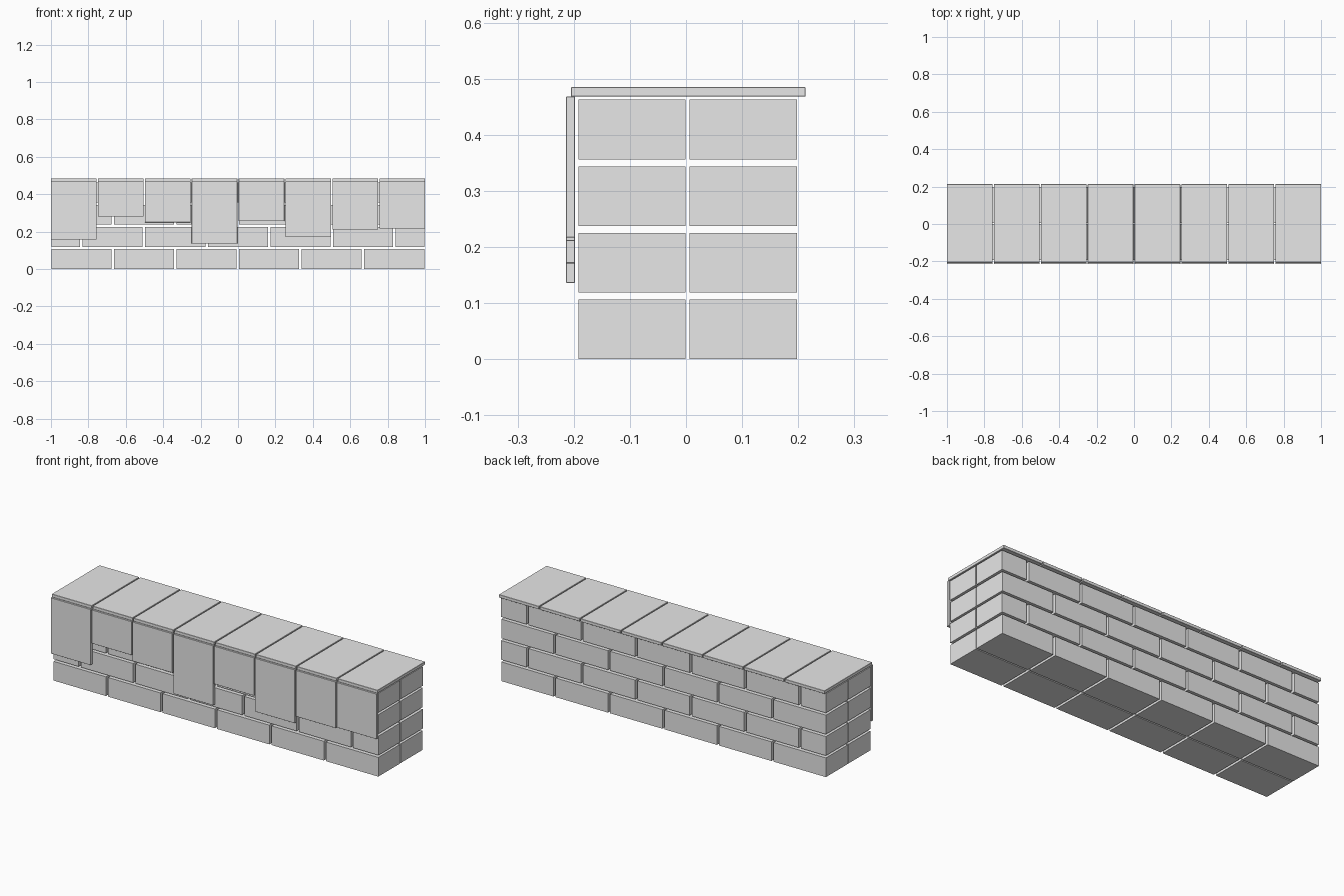
import bpy

if "Cube" in bpy.data.objects:
    bpy.data.objects.remove(bpy.data.objects["Cube"])

stone = bpy.data.materials.new("grey stone")
stone.diffuse_color = (0.8, 0.8, 0.8, 1)
stone.use_nodes = True
stone.node_tree.nodes["Principled BSDF"].inputs["Base Color"].default_value = stone.diffuse_color


def block(name, lo, hi, bevel=0.0):
    """Box between two corners, with an optional small edge bevel."""
    mid = [(a + b) / 2 for a, b in zip(lo, hi)]
    bpy.ops.mesh.primitive_cube_add(size=1, location=mid)
    ob = bpy.context.object
    ob.name = name
    ob.scale = [b - a for a, b in zip(lo, hi)]
    bpy.ops.object.transform_apply(location=False, rotation=False, scale=True)
    ob.data.materials.append(stone)
    if bevel:
        mod = ob.modifiers.new("soft edge", 'BEVEL')
        mod.width = bevel
        mod.segments = 1
    return ob


# Brick courses: two bricks deep, alternate courses shifted by half a brick
LEFT, RIGHT = -0.998, 0.997
PITCH, GAP = 0.3346, 0.0135
COURSE, BRICK_H = 0.1187, 0.1065
for row in range(4):
    z = row * COURSE
    shift = PITCH / 2 if row % 2 else 0
    for i in range(7 if row % 2 else 6):
        x0 = LEFT + i * PITCH - shift
        x1 = min(x0 + PITCH - GAP, RIGHT)
        x0 = max(x0, LEFT)
        for side, y0, y1 in (("front", -0.192, -0.001), ("back", 0.006, 0.198)):
            block(f"{side}_brick", (x0, y0, z), (x1, y1, z + BRICK_H))

# Coping slabs on top, with hanging front slabs of varied length
SLAB, TILE = 0.2508, 0.2444
bottoms = (0.158, 0.281, 0.25, 0.136, 0.257, 0.171, 0.211, 0.217)
for i, bottom in enumerate(bottoms):
    x0 = -1 + i * SLAB
    x1 = x0 + TILE
    block("coping_slab", (x0, -0.205, 0.468), (x1, 0.213, 0.485), 0.001)
    block("hanging_slab", (x0, -0.214, bottom), (x1, -0.198, 0.468), 0.001)
